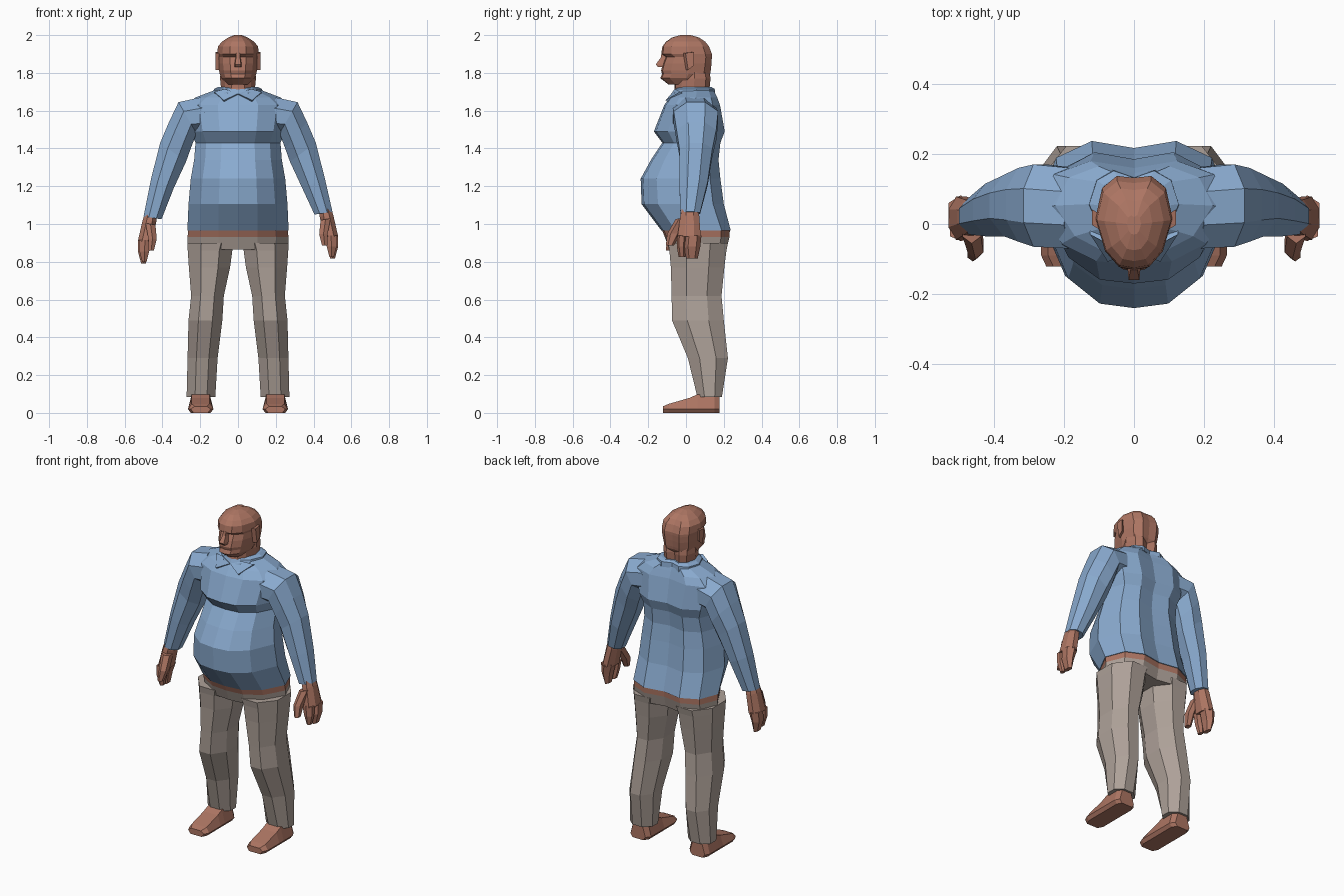
import bpy, bmesh, math
from mathutils import Vector


def material(name, rgb):
    m = bpy.data.materials.new(name)
    m.diffuse_color = (*rgb, 1)
    return m


SHIRT = material("blue shirt", (0.25, 0.40, 0.62))
PANTS = material("beige trousers", (0.42, 0.355, 0.315))
SKIN = material("brown skin", (0.42, 0.18, 0.125))


def make(name, parts, mats, rule=None):
    """Join lofts (lists of rings) into one flat shaded object."""
    bm = bmesh.new()
    for rings in parts:
        vs = [[bm.verts.new(p) for p in r] for r in rings]
        n = len(vs[0])
        for a, b in zip(vs, vs[1:]):
            for i in range(n):
                j = (i + 1) % n
                bm.faces.new((a[i], a[j], b[j], b[i]))
        bm.faces.new(vs[0])
        bm.faces.new(vs[-1])
    bmesh.ops.recalc_face_normals(bm, faces=bm.faces)
    if rule:
        for f in bm.faces:
            f.material_index = rule(f.calc_center_median())
    me = bpy.data.meshes.new(name)
    bm.to_mesh(me)
    bm.free()
    for m in mats:
        me.materials.append(m)
    ob = bpy.data.objects.new(name, me)
    bpy.context.collection.objects.link(ob)
    return ob


def section(z, w, yf, yb, dent=0.02):
    """Symmetric body cross-section from half width, front y and back y."""
    d = yb - yf
    half = [(0, yf), (.39 * w, yf + .03 * d), (.75 * w, yf + .2 * d), (w, yf + .55 * d),
            (.83 * w, yb - .13 * d), (.45 * w, yb), (0, yb - dent)]
    pts = half + [(-x, y) for x, y in half[-2:0:-1]]
    return [(x, y, z) for x, y in pts]


def limb(a, b, y0, y1, s=1, n=8):
    """Octagon ring spanning inner point a to outer point b (x, z) and y0..y1."""
    a, b = Vector((a[0], 0, a[1])), Vector((b[0], 0, b[1]))
    c, u = (a + b) / 2, (b - a) / 2
    k = 1 / math.cos(math.pi / n)
    ring = []
    for i in range(n):
        t = (i + .5) * 2 * math.pi / n
        p = c + u * k * math.cos(t)
        y = (y0 + y1) / 2 + (y1 - y0) / 2 * k * math.sin(t)
        # the left forearm hangs a little lower
        dz = -.025 if s < 0 and .7 < p.z < 1.15 and c.x > .35 else 0
        ring.append((s * p.x, y, p.z + dz))
    return ring


# shirt body
make("shirt_body", [[section(*r) for r in (
    (.965, .268, -.13, .237), (1.105, .262, -.235, .2), (1.24, .25, -.24, .182),
    (1.34, .232, -.185, .172), (1.43, .225, -.125, .182), (1.49, .25, -.17, .205),
    (1.63, .275, -.115, .18), (1.67, .225, -.085, .165), (1.71, .12, -.05, .145))]], [SHIRT])

# collar band and two front points
make("collar", [[section(*r) for r in (
    (1.685, .13, -.075, .155), (1.715, .128, -.06, .152), (1.725, .105, -.045, .135))]], [SHIRT])
for s, side in ((1, "right"), (-1, "left")):
    tri = [(0, -.078, 1.69), (s * .075, -.108, 1.655), (s * .125, -.03, 1.70), (s * .07, -.06, 1.715)]
    make(side + "_collar_point", [[tri, [(x, y + .015, z - .01) for x, y, z in tri]]], [SHIRT])

# hips with a strip of bare skin under the shirt hem
make("hips", [[section(*r) for r in (
    (.975, .25, -.115, .22), (.965, .264, -.126, .232), (.93, .267, -.112, .23),
    (.865, .265, -.088, .214))]], [PANTS, SKIN], lambda c: int(c.z > .93))

for s, side in ((1, "right"), (-1, "left")):
    # sleeves
    make(side + "_sleeve", [[limb(*r, s) for r in (
        ((.15, 1.48), (.2, 1.67), -.07, .16), ((.22, 1.48), (.315, 1.645), -.065, .17),
        ((.25, 1.40), (.365, 1.54), -.05, .16), ((.275, 1.33), (.412, 1.43), -.035, .14),
        ((.34, 1.19), (.46, 1.24), -.035, .115), ((.405, 1.05), (.5, 1.065), -.03, .075))]], [SHIRT])
    # hands: palm, two finger groups, thumb
    make(side + "_hand", [
        [limb(*r, s) for r in (
            ((.43, 1.09), (.49, 1.09), -.02, .06), ((.432, 1.04), (.505, 1.045), -.03, .07),
            ((.455, .93), (.53, .935), -.045, .078))],
        [limb(*r, s, 6) for r in (
            ((.46, .94), (.53, .94), .0, .076), ((.478, .88), (.53, .88), -.005, .07),
            ((.488, .817), (.513, .817), .005, .058))],
        [limb(*r, s, 6) for r in (
            ((.458, .94), (.525, .94), -.045, .0), ((.47, .88), (.522, .88), -.045, -.005),
            ((.484, .825), (.507, .825), -.037, -.005))],
        [limb(*r, s, 6) for r in (
            ((.437, 1.02), (.49, 1.03), -.05, .02), ((.43, .945), (.475, .95), -.095, -.03),
            ((.445, .885), (.475, .885), -.104, -.068))]], [SKIN])
    # trouser legs
    make(side + "_trouser_leg", [[limb(*r, s) for r in (
        ((.015, .9), (.268, .9), -.095, .222), ((.03, .86), (.266, .86), -.088, .214),
        ((.042, .77), (.26, .77), -.08, .203), ((.075, .62), (.248, .62), -.076, .188),
        ((.083, .49), (.262, .49), -.074, .2), ((.108, .29), (.267, .29), .01, .222),
        ((.12, .085), (.272, .085), .06, .19))]], [PANTS])
    # bare feet
    foot = []
    for y, x0, x1, zt in ((.177, .15, .25, .09), (.15, .13, .265, .1), (.06, .13, .265, .098),
                          (.02, .13, .265, .08), (-.09, .13, .265, .048), (-.122, .145, .25, .035)):
        pts = [(x0 + .015, 0), (x1 - .015, 0), (x1, .02), (x1 - .02, zt), (x0 + .02, zt), (x0, .02)]
        foot.append([(s * x, y, z) for x, z in pts])
    make(side + "_foot", [foot], [SKIN])
    # ears
    ear = [(.1, -.015, 1.905), (.1, .03, 1.91), (.1, .03, 1.84), (.1, .0, 1.815)]
    make(side + "_ear", [[[(s * x, y, z) for x, y, z in ear],
                          [(s * .12, y + .012, z) for x, y, z in ear]]], [SKIN])

# neck
make("neck", [[section(*r) for r in (
    (1.66, .1, -.07, .13), (1.72, .09, -.06, .125), (1.77, .095, -.06, .13), (1.84, .09, -.05, .12))]], [SKIN])

# head with chin, eye hollow and brow
make("head", [[section(*r, .005) for r in (
    (1.738, .062, -.092, .09), (1.772, .088, -.136, .115), (1.795, .097, -.127, .128),
    (1.812, .1, -.132, .131), (1.85, .106, -.122, .135), (1.885, .107, -.108, .137),
    (1.9, .11, -.131, .137), (1.94, .106, -.125, .122), (1.965, .085, -.106, .102),
    (1.987, .052, -.075, .07), (2.0, .02, -.03, .025))]], [SKIN])

# nose: narrow bridge widening to the tip
make("nose", [[[(-w, -.09, z), (w, -.09, z), (w * .7, y, z), (-w * .7, y, z)] for z, w, y in (
    (1.905, .013, -.13), (1.88, .015, -.134), (1.845, .022, -.16), (1.83, .022, -.148))]], [SKIN])
